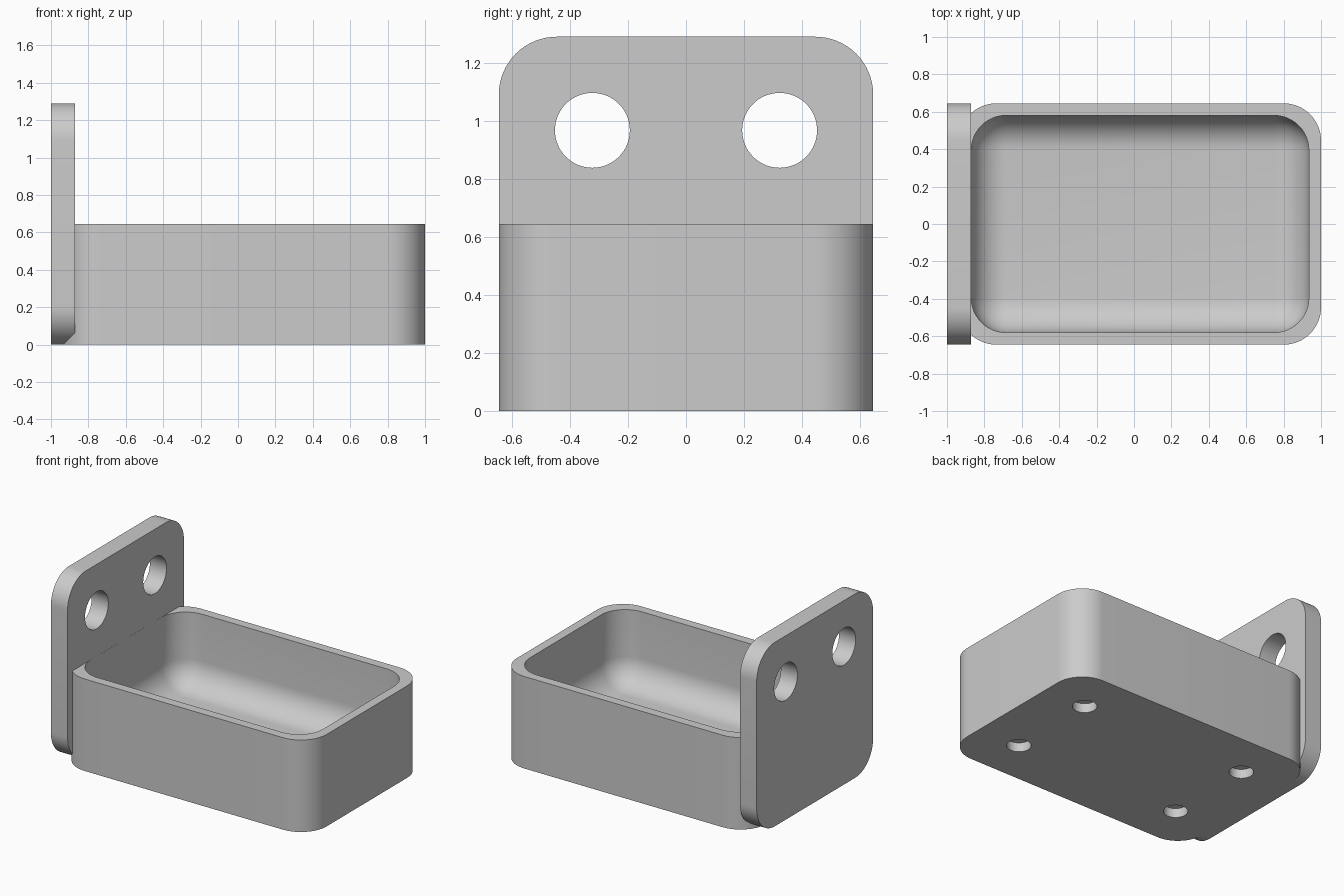
import bpy
import bmesh
import math
from mathutils import Matrix, Vector

cube = bpy.data.objects.get("Cube")
if cube:
    bpy.data.objects.remove(cube)

# Dimensions: everything follows from one unit of wall thickness
UNIT = 2 / 31
WIDTH = 20 * UNIT
HEIGHT = 10 * UNIT
RADIUS = 3.1 * UNIT
PLATE_FACE = -1 + 2 * UNIT
BIN_LEFT = -1 + UNIT
MIDDLE = (BIN_LEFT + 1) / 2

gray = bpy.data.materials.new("plain gray")
gray.use_nodes = True
gray.diffuse_color = (0.6, 0.6, 0.6, 1)
gray.node_tree.nodes["Principled BSDF"].inputs["Base Color"].default_value = gray.diffuse_color


def finish(name, bm):
    bmesh.ops.recalc_face_normals(bm, faces=bm.faces)
    mesh = bpy.data.meshes.new(name)
    bm.to_mesh(mesh)
    bm.free()
    mesh.materials.append(gray)
    obj = bpy.data.objects.new(name, mesh)
    bpy.context.collection.objects.link(obj)
    return obj


def rounded_slab(name, size_u, size_v, depth, matrix, steps=16):
    """Rounded rectangle extruded along its local z."""
    bm = bmesh.new()
    ring = []
    for corner, (su, sv) in enumerate([(1, 1), (-1, 1), (-1, -1), (1, -1)]):
        for i in range(steps + 1):
            a = (corner + i / steps) * math.pi / 2
            ring.append(bm.verts.new((su * (size_u / 2 - RADIUS) + RADIUS * math.cos(a),
                                      sv * (size_v / 2 - RADIUS) + RADIUS * math.sin(a), 0)))
    face = bm.faces.new(ring)
    new = bmesh.ops.extrude_face_region(bm, geom=[face])["geom"]
    top = [v for v in new if isinstance(v, bmesh.types.BMVert)]
    bmesh.ops.translate(bm, verts=top, vec=(0, 0, depth))
    bm.transform(matrix)
    return finish(name, bm)


def cylinder(name, radius, depth, location, axis="Z"):
    bm = bmesh.new()
    turn = Matrix.Rotation(math.pi / 2, 4, "Y") if axis == "X" else Matrix()
    bmesh.ops.create_cone(bm, cap_ends=True, segments=64, radius1=radius, radius2=radius,
                          depth=depth, matrix=Matrix.Translation(location) @ turn)
    return finish(name, bm)


def combine(target, tool, operation):
    mod = target.modifiers.new(tool.name, "BOOLEAN")
    mod.operation = operation
    mod.solver = "EXACT"
    mod.object = tool
    bpy.context.view_layer.objects.active = target
    bpy.ops.object.modifier_apply(modifier=mod.name)
    bpy.data.objects.remove(tool)


# Open tray and upright mounting plate, joined in one body
tray = rounded_slab("tray_with_mounting_plate", 1 - BIN_LEFT, WIDTH, HEIGHT,
                    Matrix.Translation((MIDDLE, 0, 0)))
upright = Matrix(((0, 0, 1, -1), (1, 0, 0, 0), (0, 1, 0, WIDTH / 2), (0, 0, 0, 1)))
plate = rounded_slab("mounting_plate", WIDTH, WIDTH, 2 * UNIT, upright)
combine(tray, plate, "UNION")

# Hollow with rounded walls and floor
floor = 2 * UNIT
bm = bmesh.new()
bmesh.ops.create_cube(bm, size=1)
size = Vector((1 - UNIT - PLATE_FACE - 0.001, WIDTH - 2 * UNIT, 1))
bm.transform(Matrix.Translation((MIDDLE, 0, floor + 0.5)) @ Matrix.Diagonal(size).to_4x4())
bmesh.ops.bevel(bm, geom=list(bm.edges), offset=2.9 * UNIT, offset_type="OFFSET",
                segments=12, profile=0.5, affect="EDGES", clamp_overlap=True)
combine(tray, finish("hollow", bm), "DIFFERENCE")

# Screw holes through the plate and shallow sockets under the floor
for side in (-1, 1):
    y = side * 5 * UNIT
    combine(tray, cylinder("screw_hole", 2 * UNIT, 6 * UNIT, (-1, y, 15 * UNIT), "X"), "DIFFERENCE")
    for end in (-1, 1):
        spot = (MIDDLE + end * 10 * UNIT, y, 0)
        combine(tray, cylinder("socket", 1.2 * UNIT, 2 * UNIT, spot), "DIFFERENCE")

bpy.ops.object.select_all(action="DESELECT")
tray.select_set(True)
bpy.context.view_layer.objects.active = tray
bpy.ops.object.shade_smooth_by_angle(angle=math.radians(30))
